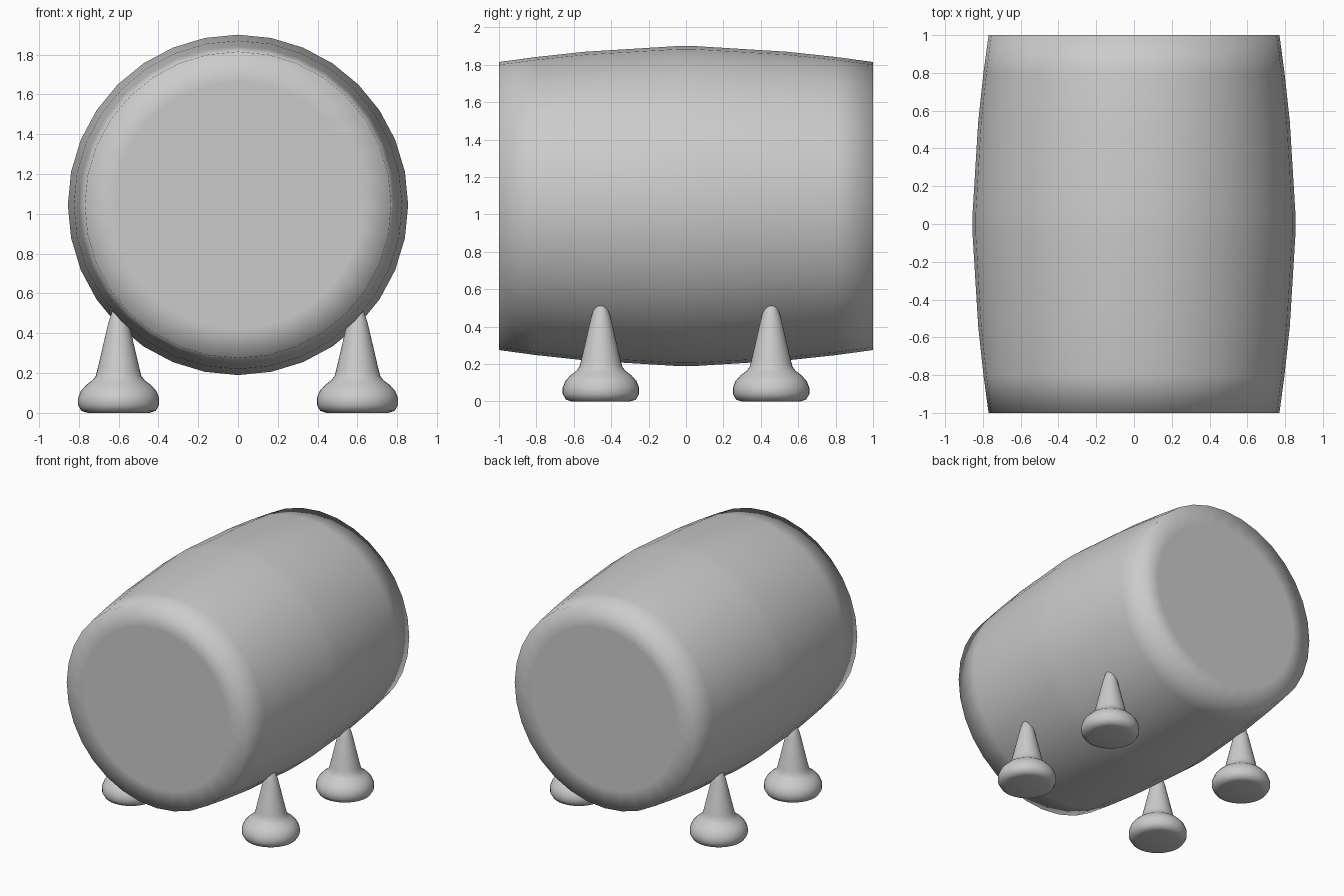
import bpy, bmesh, math
from mathutils import Matrix

cube = bpy.data.objects.get("Cube")
if cube:
    bpy.data.objects.remove(cube, do_unlink=True)

# One plain grey material
GREY = (0.6, 0.6, 0.6, 1.0)
grey = bpy.data.materials.new("plain_grey")
grey.use_nodes = True
grey.diffuse_color = GREY
grey.node_tree.nodes["Principled BSDF"].inputs["Base Color"].default_value = GREY


def lathe(name, profile, sides, matrix):
    """Revolve (radius, height) points about the local z axis, with flat end caps."""
    bm = bmesh.new()
    rings = []
    for radius, height in profile:
        rings.append([bm.verts.new((radius * math.cos(math.tau * i / sides),
                                    radius * math.sin(math.tau * i / sides), height))
                      for i in range(sides)])
    for low, high in zip(rings, rings[1:]):
        for i in range(sides):
            j = (i + 1) % sides
            bm.faces.new((low[i], low[j], high[j], high[i]))
    bm.faces.new(rings[0][::-1])
    bm.faces.new(rings[-1])
    bm.transform(matrix)
    bmesh.ops.recalc_face_normals(bm, faces=bm.faces)
    for face in bm.faces:
        face.smooth = True
    mesh = bpy.data.meshes.new(name)
    bm.to_mesh(mesh)
    bm.free()
    mesh.materials.append(grey)
    obj = bpy.data.objects.new(name, mesh)
    bpy.context.collection.objects.link(obj)
    return obj


# Barrel body lying front to back, softly shaded over its rims
half = [(0.855, 0.05), (0.825, 0.54), (0.797, 0.8), (0.77, 1.0), (0.62, 1.0)]
barrel_profile = [(r, -h) for r, h in reversed(half)] + half
lathe("barrel_body", barrel_profile, 32,
      Matrix.Translation((0, 0, 1.045)) @ Matrix.Rotation(math.pi / 2, 4, "X"))

# Four pegs with rounded feet
peg_profile = [(0.155, 0), (0.187, 0.01), (0.204, 0.04), (0.204, 0.075),
               (0.19, 0.11), (0.163, 0.14), (0.132, 0.163), (0.115, 0.185),
               (0.107, 0.215), (0.052, 0.45), (0.034, 0.505), (0.012, 0.55)]
for side, x in (("left", 0.6), ("right", -0.6)):
    for end, y in (("front", -0.455), ("back", 0.455)):
        lathe(f"{end}_{side}_leg", peg_profile, 32, Matrix.Translation((x, y, 0)))
